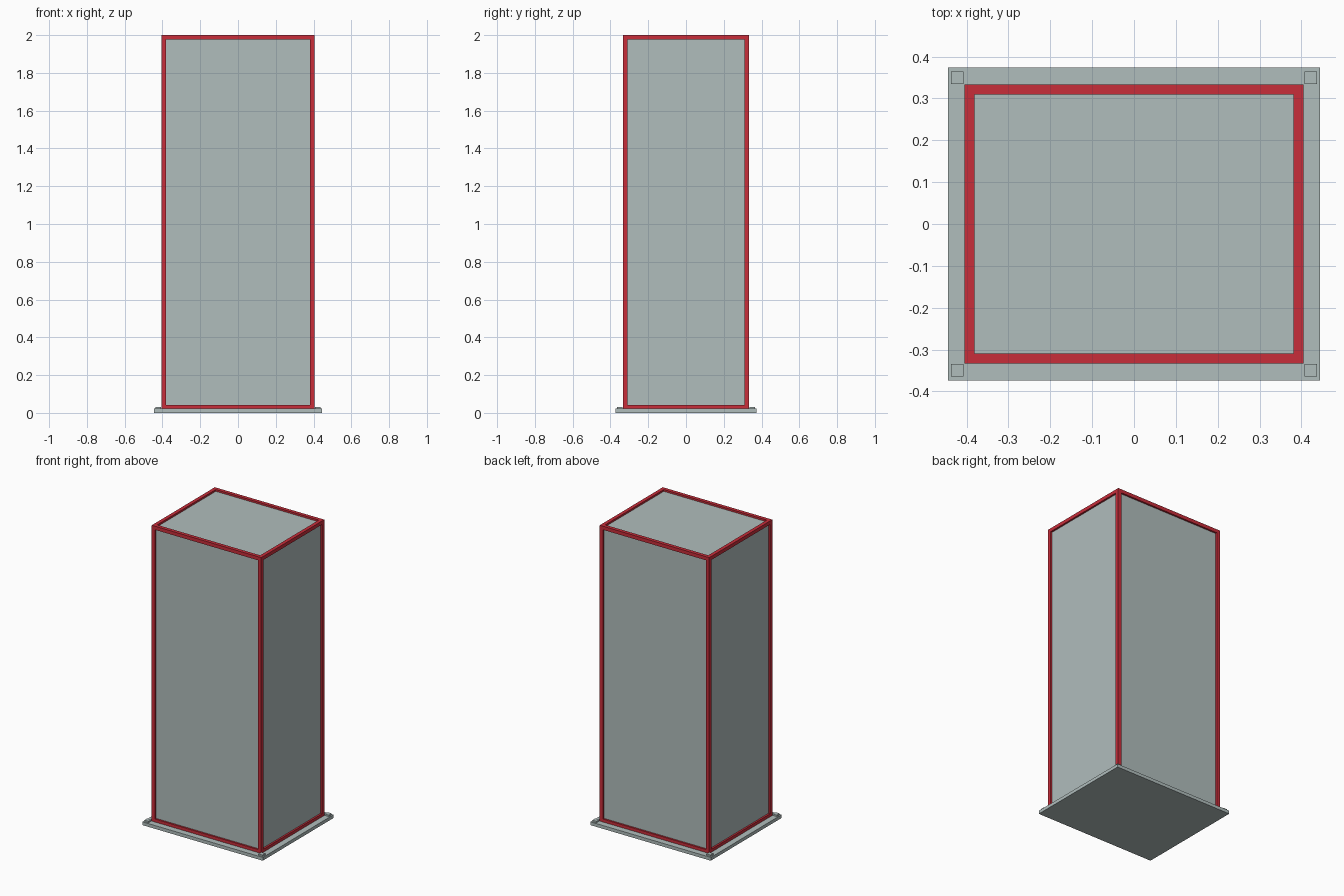
import bpy
import bmesh
from mathutils import Matrix, Vector

cube = bpy.data.objects.get("Cube")
if cube:
    bpy.data.objects.remove(cube, do_unlink=True)


def make_material(name, colour):
    mat = bpy.data.materials.new(name)
    mat.use_nodes = True
    mat.diffuse_color = colour
    mat.node_tree.nodes["Principled BSDF"].inputs["Base Color"].default_value = colour
    return mat


grey = make_material("pale grey", (0.434, 0.509, 0.503, 1))
red = make_material("red", (0.578, 0.026, 0.042, 1))


def add_box(name, low, high, mat):
    low, high = Vector(low), Vector(high)
    bm = bmesh.new()
    bmesh.ops.create_cube(bm, size=1, matrix=Matrix.Translation((low + high) / 2)
                          @ Matrix.Diagonal((high - low).to_4d()))
    mesh = bpy.data.meshes.new(name)
    bm.to_mesh(mesh)
    bm.free()
    mesh.materials.append(mat)
    obj = bpy.data.objects.new(name, mesh)
    bpy.context.collection.objects.link(obj)
    return obj


def span(sign, inner, outer):
    return sorted((sign * inner, sign * outer))


BASE_TOP, TOP = 0.022, 2.0
X, Y = 0.405, 0.333        # outer half sizes of the frame
BAR, RECESS = 0.024, 0.012
IX, IY = X - BAR, Y - BAR

# Base plate
add_box("base_plate", (-0.445, -0.374, 0), (0.445, 0.374, BASE_TOP), grey)

# Panelled body, set back inside the frame
add_box("panel_body", (-X + RECESS, -Y + RECESS, BASE_TOP),
        (X - RECESS, Y - RECESS, TOP - RECESS), grey)

# Corner posts and the small blocks at the corners of the base
for sx, side in ((1, "left"), (-1, "right")):
    for sy, end in ((1, "back"), (-1, "front")):
        px, py = span(sx, IX, X), span(sy, IY, Y)
        add_box(f"post_{end}_{side}", (px[0], py[0], BASE_TOP), (px[1], py[1], TOP), red)
        bx, by = span(sx, 0.407, 0.437), span(sy, 0.335, 0.365)
        add_box(f"corner_block_{end}_{side}", (bx[0], by[0], BASE_TOP),
                (bx[1], by[1], 0.032), grey)

# Horizontal rails between the posts, top and bottom
for level, z0, z1 in (("bottom", BASE_TOP, BASE_TOP + 0.02), ("top", TOP - BAR, TOP)):
    for s, end, side in ((1, "back", "left"), (-1, "front", "right")):
        y0, y1 = span(s, IY, Y)
        add_box(f"{level}_rail_{end}", (-IX, y0, z0), (IX, y1, z1), red)
        x0, x1 = span(s, IX, X)
        add_box(f"{level}_rail_{side}", (x0, -IY, z0), (x1, IY, z1), red)
